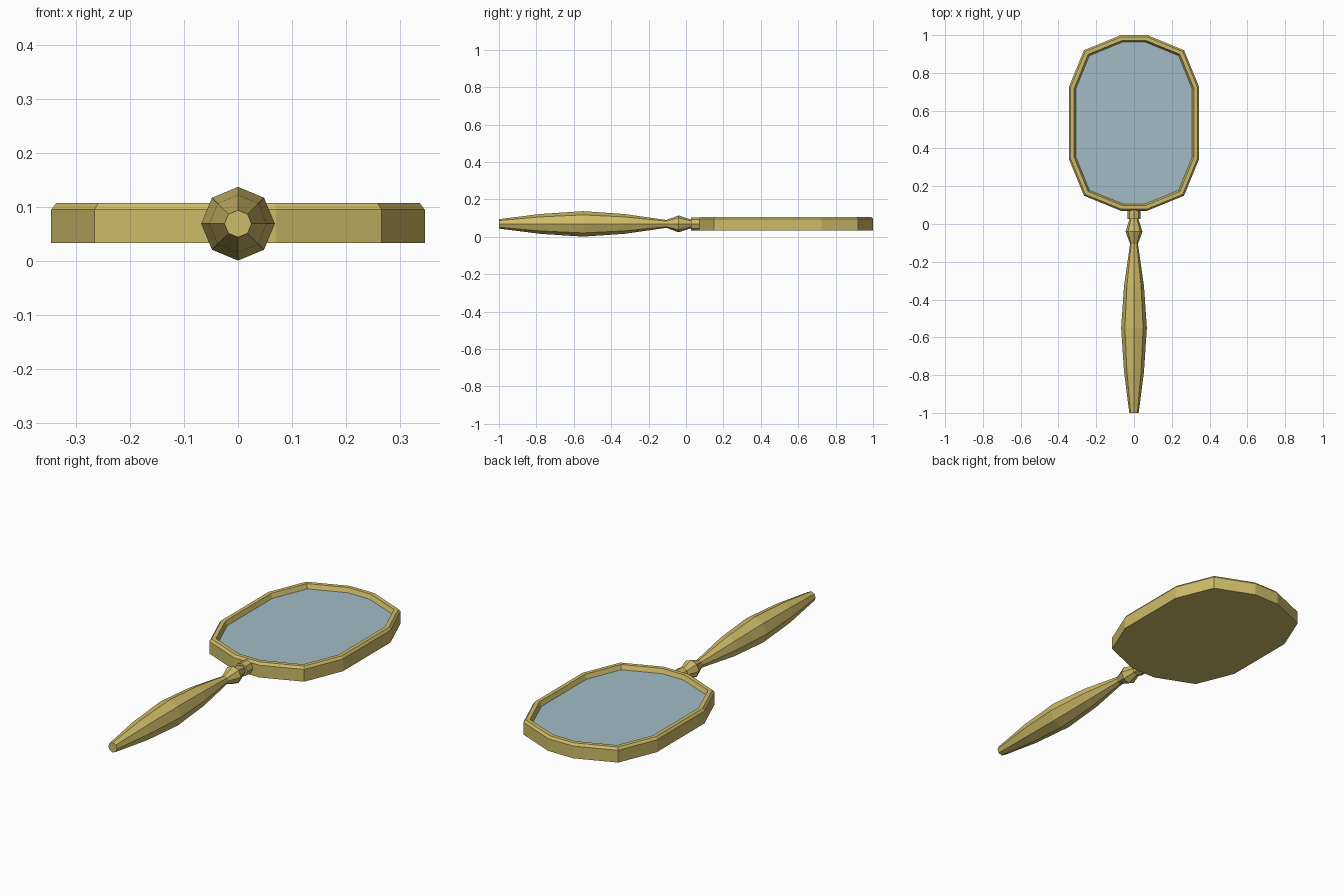
import bpy, bmesh, math

if "Cube" in bpy.data.objects:
    bpy.data.objects.remove(bpy.data.objects["Cube"])

def material(name, rgb):
    m = bpy.data.materials.new(name)
    m.diffuse_color = (*rgb, 1)
    m.use_nodes = True
    m.node_tree.nodes["Principled BSDF"].inputs["Base Color"].default_value = m.diffuse_color
    return m

gold = material("antique_gold", (0.62, 0.50, 0.14))
glass = material("mirror_blue", (0.36, 0.50, 0.56))

CY, CZ = 0.535, 0.069   # centre of mirror, height of handle axis

def skin(name, rings, mat):
    """Closed solid through a series of equal-length rings."""
    bm = bmesh.new()
    loops = [[bm.verts.new(p) for p in r] for r in rings]
    for a, b in zip(loops, loops[1:]):
        for i in range(len(a)):
            j = (i + 1) % len(a)
            bm.faces.new((a[i], a[j], b[j], b[i]))
    bm.faces.new(loops[0])
    cap = bm.faces.new(loops[-1])
    bmesh.ops.recalc_face_normals(bm, faces=bm.faces)
    cap.material_index = 1
    me = bpy.data.meshes.new(name)
    bm.to_mesh(me)
    bm.free()
    ob = bpy.data.objects.new(name, me)
    bpy.context.collection.objects.link(ob)
    me.materials.append(gold)
    me.materials.append(mat)
    return ob

def oval(inset, z):
    """Twelve-sided mirror outline, pulled inward by inset."""
    k = inset * 0.27
    q = [(0.345 - inset, 0.19 - k), (0.265 - inset * 0.78, 0.385 - inset * 0.78),
         (0.07 - k, 0.465 - inset)]
    half = q + [(-x, y) for x, y in reversed(q)]
    return [(x, CY + y, z) for x, y in half] + [(-x, CY - y, z) for x, y in half]

def octagon(y, r):
    return [(r * math.cos(i * math.pi / 4), y, CZ + r * math.sin(i * math.pi / 4))
            for i in range(8)]

# mirror frame with bevelled rim; the recessed last cap is the glass
skin("mirror_head", [oval(0, 0.033), oval(0, 0.095), oval(0.009, 0.107),
                     oval(0.028, 0.107), oval(0.037, 0.085)], glass)

# turned handle with a bead at the neck
profile = [(-1, 0.025), (-0.78, 0.053), (-0.55, 0.068), (-0.33, 0.053),
           (-0.105, 0.021), (-0.04, 0.045), (0.03, 0.022)]
skin("handle", [octagon(y, r) for y, r in profile], gold)

# collar joining handle and head
skin("collar", [octagon(0.027, 0.034), octagon(0.08, 0.034)], gold)
